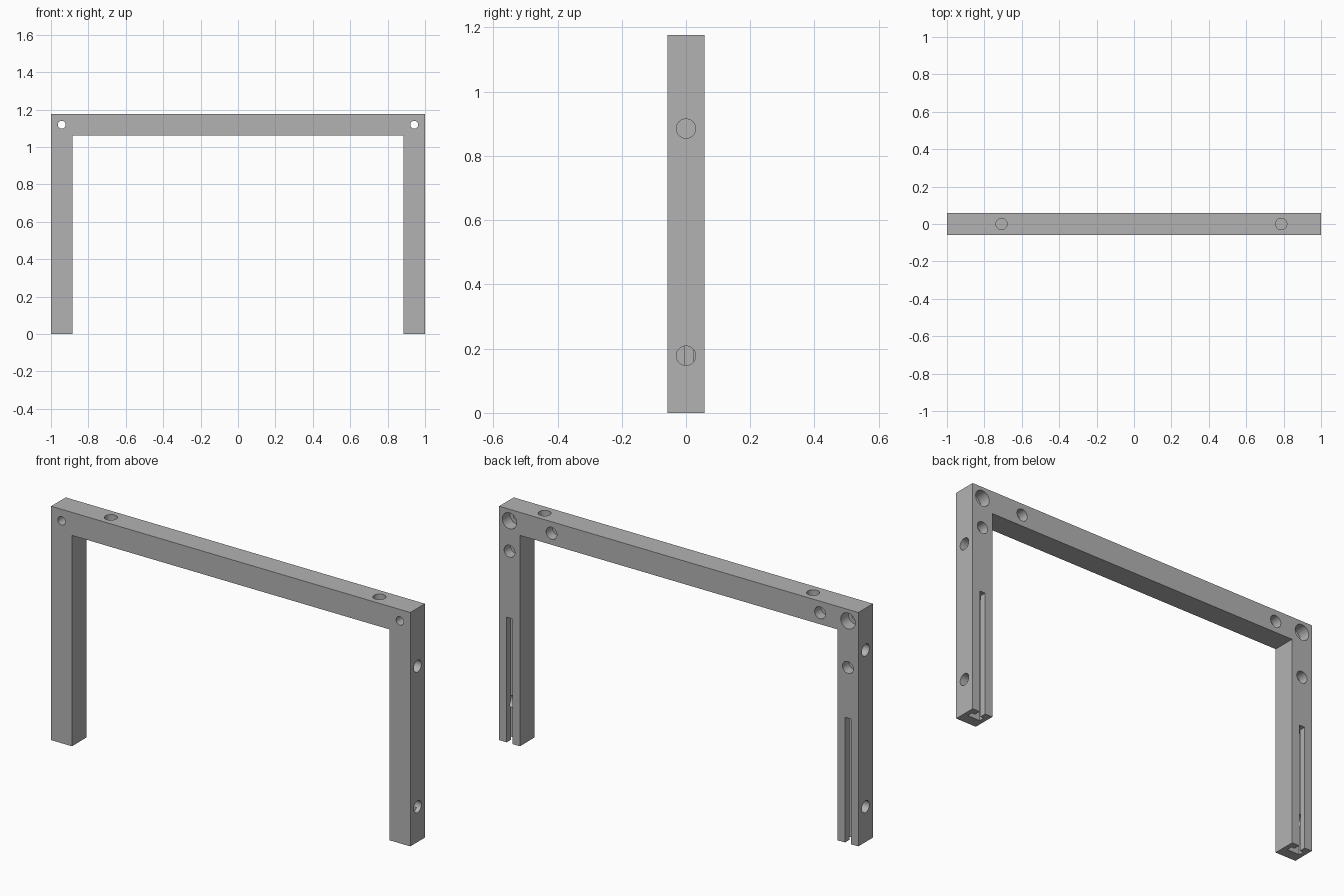
import bpy, bmesh, math
from mathutils import Vector

cube = bpy.data.objects.get("Cube")
if cube:
    bpy.data.objects.remove(cube, do_unlink=True)

WIDTH, HEIGHT, BAR = 1.0, 1.177, 0.116     # half width, height, bar thickness
HALF = BAR / 2
LEG_X = WIDTH - HALF                       # centre line of the legs
BEAM_Z = HEIGHT - HALF                     # centre line of the top beam

grey = bpy.data.materials.new("plain grey")
grey.use_nodes = True
colour = (0.45, 0.45, 0.45, 1)
grey.diffuse_color = colour
grey.node_tree.nodes["Principled BSDF"].inputs["Base Color"].default_value = colour


def make_object(name, bm):
    bmesh.ops.recalc_face_normals(bm, faces=bm.faces)
    mesh = bpy.data.meshes.new(name)
    bm.to_mesh(mesh)
    bm.free()
    mesh.materials.append(grey)
    obj = bpy.data.objects.new(name, mesh)
    bpy.context.collection.objects.link(obj)
    return obj


def cut(target, bm):
    """Subtract a closed shape from the target and throw the cutter away."""
    cutter = make_object("cutter", bm)
    cutter.hide_render = True
    mod = target.modifiers.new("cut", "BOOLEAN")
    mod.operation, mod.solver, mod.object = "DIFFERENCE", "EXACT", cutter
    bpy.context.view_layer.objects.active = target
    bpy.ops.object.modifier_apply(modifier=mod.name)
    bpy.data.objects.remove(cutter, do_unlink=True)


def drill(target, mouth, outward, radius, depth):
    """Round hole going in from the mouth, against the outward direction."""
    out = Vector(outward)
    over = 0.02
    bm = bmesh.new()
    bmesh.ops.create_cone(bm, cap_ends=True, segments=40, radius1=radius,
                          radius2=radius, depth=depth + over)
    bm.transform(out.to_track_quat("Z", "Y").to_matrix().to_4x4())
    bmesh.ops.translate(bm, verts=bm.verts,
                        vec=Vector(mouth) + out * (over - depth) / 2)
    cut(target, bm)


def extrude_profile(points, direction):
    bm = bmesh.new()
    face = bm.faces.new([bm.verts.new(p) for p in points])
    ext = bmesh.ops.extrude_face_region(bm, geom=[face])
    verts = [v for v in ext["geom"] if isinstance(v, bmesh.types.BMVert)]
    bmesh.ops.translate(bm, verts=verts, vec=direction)
    return bm


# Frame: upside-down U, one solid piece
inner = WIDTH - BAR
outline = [(-WIDTH, 0), (-inner, 0), (-inner, HEIGHT - BAR), (inner, HEIGHT - BAR),
           (inner, 0), (WIDTH, 0), (WIDTH, HEIGHT), (-WIDTH, HEIGHT)]
frame = make_object("frame", extrude_profile([(x, -HALF, z) for x, z in outline],
                                             (0, BAR, 0)))

# Hanging channels: T-shaped slots open at the back and the foot of each leg
MOUTH, HEAD, LIP, FLOOR = 0.016, 0.035, 0.024, -0.004
half_t = [(MOUTH, HALF + 0.02), (MOUTH, LIP), (HEAD, LIP), (HEAD, FLOOR)]
tee = half_t + [(-x, y) for x, y in reversed(half_t)]
for side in (-1, 1):
    cut(frame, extrude_profile([(side * LEG_X + x, y, -0.02) for x, y in tee],
                               (0, 0, 0.65)))

# Corner screw holes, counterbored from the back
for side in (-1, 1):
    corner = (side * LEG_X, HALF, BEAM_Z)
    drill(frame, corner, (0, 1, 0), 0.021, BAR + 0.02)
    drill(frame, corner, (0, 1, 0), 0.04, 0.06)

# Blind holes: top and back of the beam, outside and back of the legs
R, DEPTH = 0.03, 0.05
for x in (-0.708, 0.787):
    drill(frame, (x, 0, HEIGHT), (0, 0, 1), R, DEPTH)
    drill(frame, (-x, HALF, BEAM_Z), (0, 1, 0), R, DEPTH)
for side, outer_z, back_z in ((1, 0.885, 0.966), (-1, 0.966, 0.885)):
    drill(frame, (side * LEG_X, HALF, back_z), (0, 1, 0), R, DEPTH)
    for z in (outer_z, 0.178):
        drill(frame, (side * WIDTH, 0, z), (side, 0, 0), R, DEPTH)

# Smooth hole walls, crisp edges
bpy.ops.object.select_all(action="DESELECT")
frame.select_set(True)
bpy.context.view_layer.objects.active = frame
bpy.ops.object.shade_smooth_by_angle(angle=math.radians(30))
